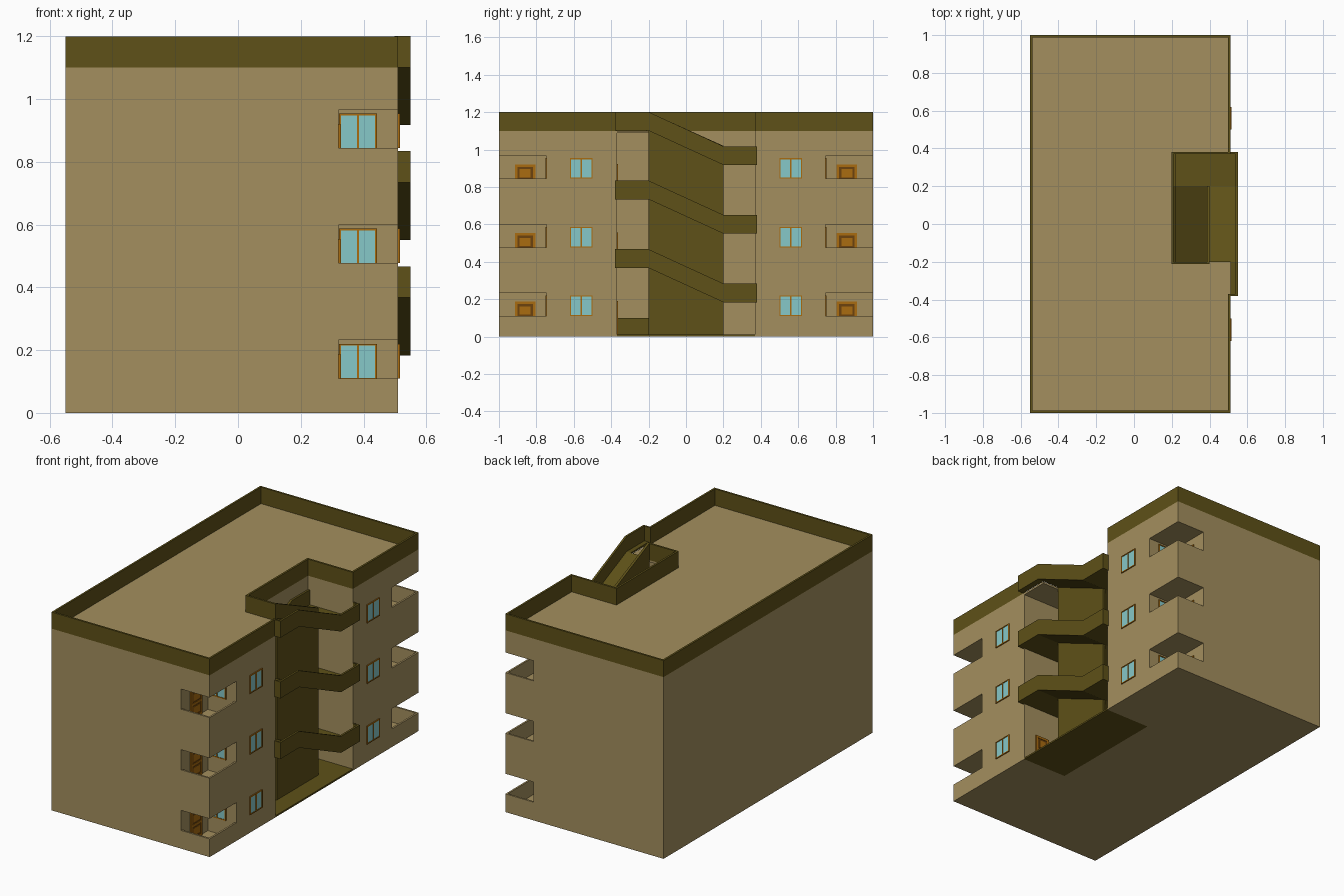
import bpy, bmesh

if "Cube" in bpy.data.objects:
    bpy.data.objects.remove(bpy.data.objects["Cube"])

def mat(name, c):
    m = bpy.data.materials.new(name)
    m.diffuse_color = (*c, 1)
    m.use_nodes = True
    m.node_tree.nodes["Principled BSDF"].inputs["Base Color"].default_value = m.diffuse_color
    return m

TAN = mat("plaster", (.37, .275, .112))
OLIVE = mat("olive_trim", (.112, .082, .009))
WOOD = mat("wood", (.40, .15, .005))
DARK = mat("dark_wood", (.15, .055, .004))
GLASS = mat("glass", (.24, .58, .58))

def finish(name, bm, mats):
    bmesh.ops.recalc_face_normals(bm, faces=bm.faces)
    me = bpy.data.meshes.new(name)
    bm.to_mesh(me)
    bm.free()
    for m in mats:
        me.materials.append(m)
    ob = bpy.data.objects.new(name, me)
    bpy.context.collection.objects.link(ob)
    return ob

def boxes(name, items, mats):
    """items: (x0, x1, y0, y1, z0, z1[, material index])"""
    bm = bmesh.new()
    for it in items:
        lo, hi = zip(*[sorted(it[i:i + 2]) for i in (0, 2, 4)])
        vs = bmesh.ops.create_cube(bm, size=1)['verts']
        for v in vs:
            v.co = [hi[i] if v.co[i] > 0 else lo[i] for i in range(3)]
        for f in {f for v in vs for f in v.link_faces}:
            f.material_index = it[6] if len(it) > 6 else 0
    return finish(name, bm, mats)

def prism(name, yz, x0, x1, m):
    """Side profile in y-z extruded along x."""
    bm = bmesh.new()
    f = bm.faces.new([bm.verts.new((x0, y, z)) for y, z in yz])
    ext = bmesh.ops.extrude_face_region(bm, geom=[f])['geom']
    for v in ext:
        if isinstance(v, bmesh.types.BMVert):
            v.co.x = x1
    return finish(name, bm, [m])

def on_wall(axis, plane, sign, u0, u1, z0, z1, depth, mi):
    """Thin box lying on a wall that faces along the given axis."""
    n = (plane - sign * .001, plane + sign * depth)
    return (*n, u0, u1, z0, z1, mi) if axis == 'x' else (u0, u1, *n, z0, z1, mi)

def frame_bars(w, u0, u1, z0, z1, t, d):
    return [on_wall(*w, u0, u0 + t, z0, z1, d, 0), on_wall(*w, u1 - t, u1, z0, z1, d, 0),
            on_wall(*w, u0 + t, u1 - t, z1 - t, z1, d, 0), on_wall(*w, u0 + t, u1 - t, z0, z0 + t, d, 0)]

def window(name, w, u0, u1, z0, z1):
    t, c = .006, (u0 + u1) / 2
    boxes(name, frame_bars(w, u0, u1, z0, z1, t, .006)
          + [on_wall(*w, c - .003, c + .003, z0 + t, z1 - t, .006, 0),
             on_wall(*w, u0 + t, u1 - t, z0 + t, z1 - t, .003, 1)], [WOOD, GLASS])

def door(name, w, u0, u1, z0, z1):
    t, zm = .014, (z0 + z1) / 2
    p = [on_wall(*w, u0 + t, u1 - t, z0 + t, z1 - t, .003, 1),
         on_wall(*w, u0 + t, u1 - t, zm - .006, zm + .006, .006, 0)]
    for a, b in ((z0 + t, zm - .006), (zm + .006, z1 - t)):
        p.append(on_wall(*w, u0 + .026, u1 - .026, a + .012, b - .012, .006, 0))
    boxes(name, frame_bars(w, u0, u1, z0, z1, t, .006) + p, [WOOD, DARK])

H = .367
LEVELS = [0, H, 2 * H]
W, R, S = .51, .21, .37        # facade x, stairwell back x, stairwell half width

# Main block, with stairwell and corner balconies cut out
body = boxes("building_body", [(-.55, W, -1, 1, 0, 1.1)], [TAN])
openings = [(R, .7, -S, S, -.1, 1.3)]
pits = []
for L in LEVELS:
    for s in (-1, 1):
        openings.append((.32, .7, s * .745, s * 1.1, L + .11, L + .232))
        pits.append((.32, W - .011, s * .745, s * .989, L + .012, L + .16))
for items in (openings, pits):
    cut = boxes("cutter", items, [TAN])
    cut.hide_render = True
    mod = body.modifiers.new("cut", 'BOOLEAN')
    mod.operation, mod.solver, mod.object = 'DIFFERENCE', 'EXACT', cut
    bpy.context.view_layer.objects.active = body
    bpy.ops.object.modifier_apply(modifier=mod.name)
    bpy.data.objects.remove(cut)

# Roof parapet around the outside and around the stair opening
T = .012
boxes("roof_parapet", [
    (-.55, -.55 + T, -1, 1, 1.1, 1.2),
    (-.55 + T, W, -1, -1 + T, 1.1, 1.2), (-.55 + T, W, 1 - T, 1, 1.1, 1.2),
    (W - T, W, -1 + T, -S, 1.1, 1.2), (W - T, W, S, 1 - T, 1.1, 1.2),
    (R, W - T, S, S + T, 1.1, 1.2), (R - T, R, -.2 - T, S + T, 1.1, 1.2),
    (R, .40, -.2 - T, -.2, 1.1, 1.2)], [OLIVE])

# Stairwell floor, roof landing and central wall
boxes("stairwell_floor", [(R, W, -S, S, 0, .01)], [OLIVE])
boxes("roof_landing", [(R, W, -S, -.2, 1.088, 1.1)], [TAN])
prism("stair_central_wall", [(-.2, 0), (.2, 0), (.2, 1.02), (-.2, 1.2)], .386, .40, OLIVE)

def ribbon(ya, yb, z_left, z_right, h):
    """Flat - slope - flat band profile of height h."""
    low = [(ya, z_left), (-.2, z_left), (.2, z_right), (yb, z_right)]
    return low + [(y, z + h) for y, z in reversed(low)]

E, X = .38, .55
for i, L in enumerate(LEVELS):
    top, mid = L + H, L + H / 2
    n = str(i + 1)
    # Outer flight with its railing, wrapping just past the facade
    prism("outer_railing_" + n, ribbon(-E, E, top, mid, .1), X - T, X, OLIVE)
    boxes("railing_ends_" + n, [(W - T, X - T, -E, -S, top, top + .1),
                                (W - T, X - T, S, E, mid, mid + .1)], [OLIVE])
    prism("outer_flight_" + n, [(-.2, top), (.2, mid), (.2, mid + .01), (-.2, top + .01)],
          .40, X - T, OLIVE)
    boxes("mid_landing_" + n, [(R, X - T, .2, S, mid, mid + .01)], [OLIVE])
    x0 = R if i < 2 else W
    boxes("floor_landing_" + n, [(x0, X - T, -S, -.2, top, top + .01)], [OLIVE])
    # Inner flight with a low band along the back wall
    prism("inner_flight_" + n, [(-.2, L), (.2, mid), (.2, mid + .01), (-.2, L + .01)],
          R, .386, OLIVE)
    prism("inner_band_" + n, ribbon(-S, S, L, mid, .1), R, R + T, OLIVE)
    # Apartment entrance door on the landing
    door("entrance_door_" + n, ('y', -S, 1), .33, .425, L + .01, L + .19)
    # Facade windows, balcony windows and balcony doors, mirrored
    for s, side in ((-1, "front"), (1, "back")):
        tag = f"{side}_{n}"
        window("facade_window_" + tag, ('x', W, 1), *sorted((s * .5, s * .62)), L + .11, L + .22)
        window("balcony_window_" + tag, ('y', s * .745, s), .322, .443, L + .105, L + .22)
        door("balcony_door_" + tag, ('x', .32, 1), *sorted((s * .805, s * .915)), L + .012, L + .187)
